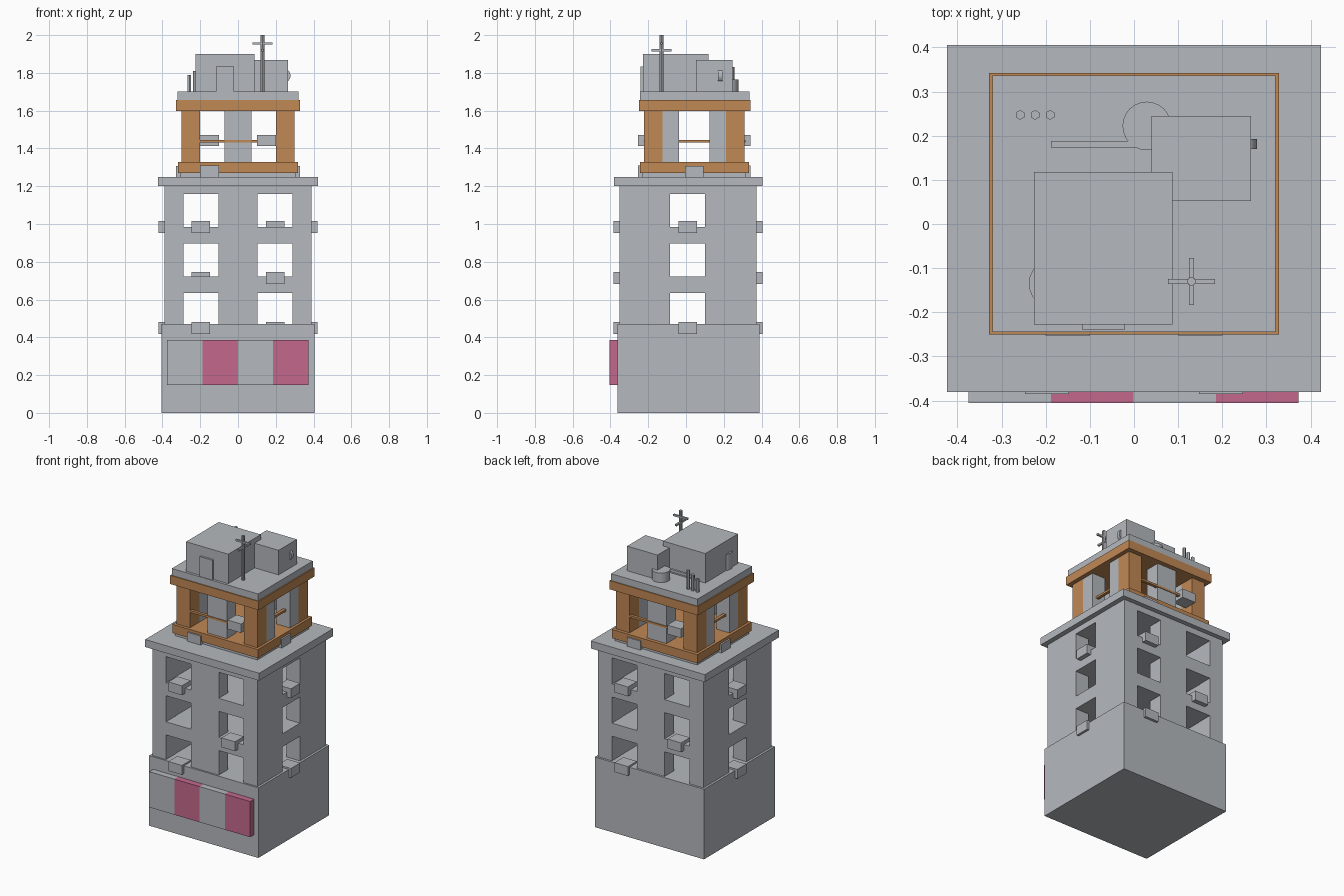
import bpy, bmesh, math
from mathutils import Matrix, Vector

if "Cube" in bpy.data.objects:
    bpy.data.objects.remove(bpy.data.objects["Cube"])


def material(name, rgb):
    m = bpy.data.materials.new(name)
    m.diffuse_color = (*rgb, 1)
    m.use_nodes = True
    m.node_tree.nodes["Principled BSDF"].inputs["Base Color"].default_value = m.diffuse_color
    return m


GRAY = material("concrete_gray", (0.462, 0.485, 0.515))
ORANGE = material("warm_orange", (0.527, 0.246, 0.091))
PINK = material("sign_pink", (0.546, 0.141, 0.262))


def finish(name, bm, mat):
    me = bpy.data.meshes.new(name)
    bm.to_mesh(me)
    bm.free()
    me.materials.append(mat)
    ob = bpy.data.objects.new(name, me)
    bpy.context.collection.objects.link(ob)
    return ob


def box(name, x, y, z, mat=GRAY):
    """Box from (low, high) ranges on each axis."""
    bm = bmesh.new()
    size = Vector((x[1] - x[0], y[1] - y[0], z[1] - z[0]))
    mid = Vector((x[0] + x[1], y[0] + y[1], z[0] + z[1])) / 2
    bmesh.ops.create_cube(bm, size=1, matrix=Matrix.Translation(mid) @ Matrix.Diagonal((*size, 1)))
    return finish(name, bm, mat)


def cylinder(name, x, y, z, r, depth, sides, rot=None):
    """Cylinder centred on a point, standing along z unless rotated."""
    bm = bmesh.new()
    m = Matrix.Translation((x, y, z)) @ (rot or Matrix())
    bmesh.ops.create_cone(bm, cap_ends=True, segments=sides, radius1=r, radius2=r, depth=depth, matrix=m)
    if sides > 8:
        for f in bm.faces:
            f.smooth = len(f.verts) == 4
        for e in bm.edges:
            e.smooth = all(f.smooth for f in e.link_faces)
    return finish(name, bm, GRAY)


# Base and striped sign
box("base", (-.405, .405), (-.363, .388), (0, .47))
for i in range(4):
    x0 = -.375 + i * .187
    box(f"sign_panel_{i}", (x0, x0 + .187), (-.405, -.363), (.147, .386), PINK if i % 2 else GRAY)

# Hollow tower with three storeys of window openings
tower = box("tower", (-.39, .39), (-.351, .374), (.47, 1.205))
cutters = []
for top in (1.16, .898, .635):
    z = (top - .175, top)
    cutters.append(box("room_cutter", (-.29, .29), (-.251, .274), z))
    for s in (-1, 1):
        xs = sorted((s * .103, s * .288))
        cutters.append(box("window_cutter", xs, (-.6, .6), z))
    cutters.append(box("side_window_cutter", (-.6, .6), (-.085, .1), z))
for c in cutters:
    c.hide_render = True
    mod = tower.modifiers.new("opening", 'BOOLEAN')
    mod.operation = 'DIFFERENCE'
    mod.solver = 'EXACT'
    mod.object = c
bpy.context.view_layer.update()
cut_mesh = bpy.data.meshes.new_from_object(tower.evaluated_get(bpy.context.evaluated_depsgraph_get()))
tower.modifiers.clear()
tower.data = cut_mesh
for c in cutters:
    bpy.data.objects.remove(c)

box("cornice", (-.423, .423), (-.38, .405), (1.2, 1.25))

# Penthouse bands and roof slab
box("penthouse_footing", (-.305, .305), (-.23, .318), (1.25, 1.27))
box("lower_band", (-.317, .317), (-.243, .333), (1.27, 1.328), ORANGE)
box("upper_band", (-.328, .328), (-.25, .342), (1.598, 1.656), ORANGE)
box("roof_slab", (-.32, .32), (-.244, .336), (1.656, 1.702))

# Penthouse piers, corner columns and rails
MID = .044
wall_z = (1.328, 1.598)
for sy in (-1, 1):
    def yr(a, b):
        return sorted((MID + sy * a, MID + sy * b))
    box("middle_pier", (-.072, .072), yr(.167, .266), wall_z)
    box("rail", (-.2, .2), yr(.25, .27), (1.432, 1.446), ORANGE)
    for sx in (-1, 1):
        box("side_pier", sorted((sx * .2, sx * .299)), yr(.08, .169), wall_z)
        box("corner_column", sorted((sx * .2, sx * .3)), yr(.168, .267), wall_z, ORANGE)
for sx in (-1, 1):
    box("side_rail", sorted((sx * .25, sx * .27)), (MID - .08, MID + .08), (1.432, 1.446), ORANGE)

# Window units on the tower: front and back are point-symmetric
for s, z in ((-1, .952), (1, .682), (-1, .418)):
    zr = (z, z + .063)
    box("front_unit", sorted((s * .147, s * .247)), (-.385, -.29), zr)
    box("back_unit", sorted((-s * .147, -s * .247)), (.31, .405), zr)
for z in (.952, .418):
    for s in (-1, 1):
        box("side_unit", sorted((s * .325, s * .421)), (-.04, .058), (z, z + .063))

# Window units on the penthouse
for s, z in ((-1, 1.25), (1, 1.412)):
    zr = (z, z + .06)
    box("front_penthouse_unit", sorted((s * .1, s * .2)), (-.253, -.16), zr)
    box("back_penthouse_unit", sorted((-s * .1, -s * .2)), (.25, .341), zr)
for s in (-1, 1):
    box("side_penthouse_unit", sorted((s * .24, s * .328)), (-.005, .093), (1.25, 1.308))

# Roof huts, door, tanks and vent
ROOF = 1.7
box("large_hut", (-.226, .087), (-.227, .118), (ROOF, 1.9))
box("small_hut", (.04, .265), (.052, .245), (ROOF, 1.867))
box("hut_door", (-.117, -.022), (-.24, -.22), (ROOF, 1.835))
cylinder("back_tank", .029, .222, 1.732, .055, .068, 24)
cylinder("side_tank", -.181, -.135, 1.755, .057, .11, 24)
cylinder("wall_vent", .24, .181, 1.785, .038, .022, 24, Matrix.Rotation(math.pi / 2, 4, 'X'))
box("roof_duct", (-.188, .06), (.173, .188), (1.748, 1.766))

# Chimney pipes
for x, top in ((-.258, 1.79), (-.224, 1.81), (-.19, 1.83)):
    cylinder("pipe", x, .247, (ROOF + top) / 2, .011, top - ROOF, 6)

# Antenna
cylinder("antenna_mast", .13, -.13, 1.85, .01, .3, 8)
box("antenna_bar_x", (.077, .183), (-.136, -.124), (1.95, 1.962))
box("antenna_bar_y", (.124, .136), (-.183, -.077), (1.914, 1.926))
